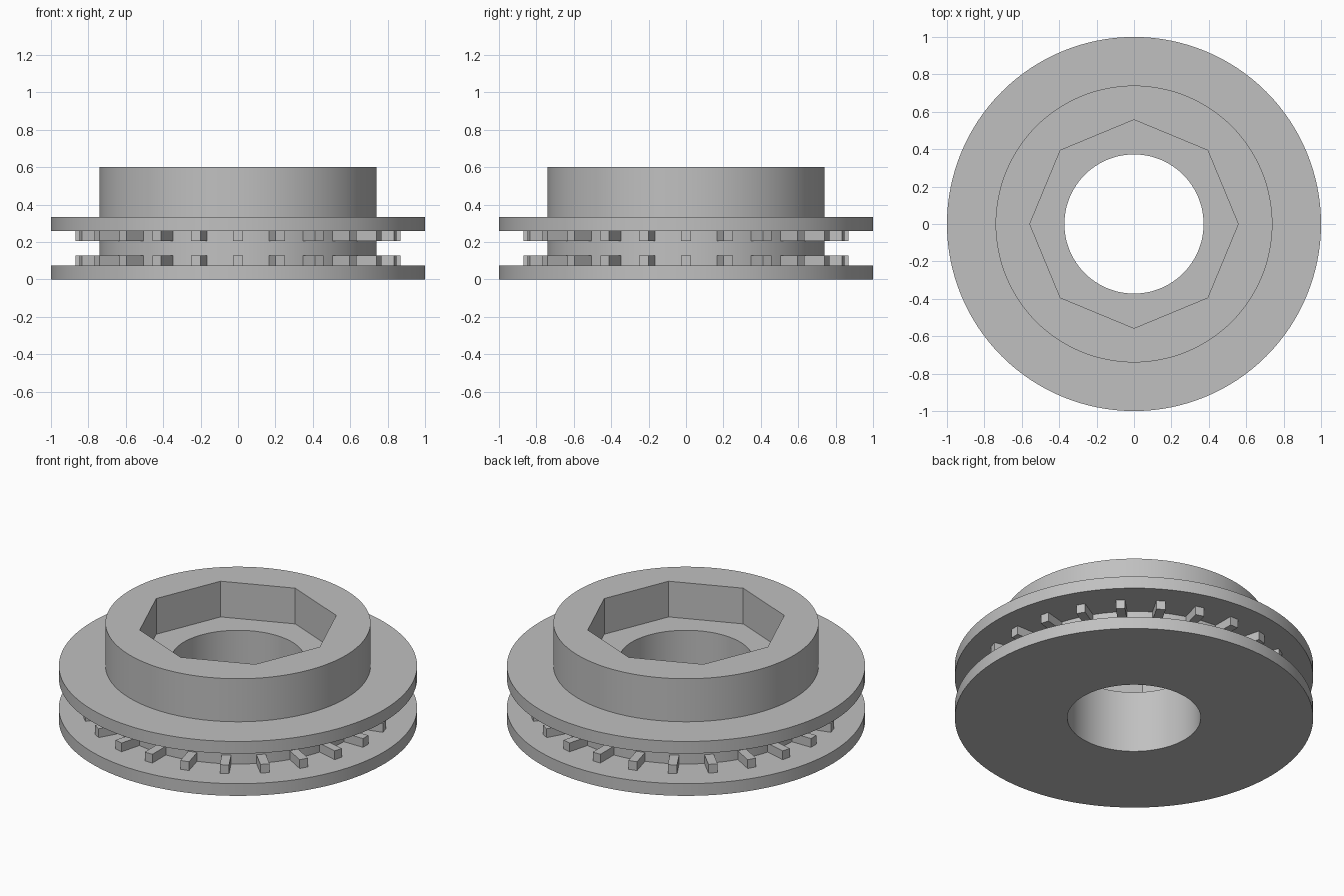
import bpy
import bmesh
from math import cos, sin, pi
from mathutils import Matrix

cube = bpy.data.objects.get("Cube")
if cube:
    bpy.data.objects.remove(cube)

SEGMENTS = 128
HOLE_R, HUB_R, RIM_R = 0.372, 0.74, 1.0
POCKET_R = 0.557
LOW_TOP, HIGH_BOTTOM, HIGH_TOP = 0.075, 0.26, 0.335
POCKET_FLOOR, TOP = 0.38, 0.6

grey = bpy.data.materials.new("plain grey")
grey.use_nodes = True
colour = (0.53, 0.53, 0.53, 1)
grey.diffuse_color = colour
grey.node_tree.nodes["Principled BSDF"].inputs["Base Color"].default_value = colour


def finish(name, bm):
    """Turn a bmesh into a named, coloured object."""
    bmesh.ops.recalc_face_normals(bm, faces=bm.faces)
    mesh = bpy.data.meshes.new(name)
    bm.to_mesh(mesh)
    bm.free()
    mesh.materials.append(grey)
    obj = bpy.data.objects.new(name, mesh)
    bpy.context.collection.objects.link(obj)
    return obj


def circle(radius):
    return lambda angle: radius


def octagon(radius):
    """Radius along a regular octagon whose corners lie on the axes."""
    return lambda angle: radius * cos(pi / 8) / cos(angle % (pi / 4) - pi / 8)


def make_body():
    """Closed turned profile: two flanges, hub, octagonal pocket and bore."""
    bore, hub, rim = circle(HOLE_R), circle(HUB_R), circle(RIM_R)
    pocket = octagon(POCKET_R)
    profile = [
        (bore, 0), (rim, 0), (rim, LOW_TOP), (hub, LOW_TOP),
        (hub, HIGH_BOTTOM), (rim, HIGH_BOTTOM), (rim, HIGH_TOP), (hub, HIGH_TOP),
        (hub, TOP), (pocket, TOP), (pocket, POCKET_FLOOR), (bore, POCKET_FLOOR),
    ]
    bm = bmesh.new()
    rings = []
    for radius, z in profile:
        ring = []
        for i in range(SEGMENTS):
            a = 2 * pi * i / SEGMENTS
            # tiny offset keeps the octagon rule stable at its corners
            r = radius(a + 1e-9)
            ring.append(bm.verts.new((r * cos(a), r * sin(a), z)))
        rings.append(ring)
    for k, ring in enumerate(rings):
        above = rings[(k + 1) % len(rings)]
        for i in range(SEGMENTS):
            j = (i + 1) % SEGMENTS
            bm.faces.new((ring[i], ring[j], above[j], above[i]))
    return finish("spool_body", bm)


def make_teeth(name, z_low, z_high, count=24, inner=0.72, outer=0.87, width=0.052):
    """Ring of small radial blocks on a flange."""
    bm = bmesh.new()
    for i in range(count):
        place = (Matrix.Rotation(2 * pi * i / count, 4, 'Z')
                 @ Matrix.Translation(((inner + outer) / 2, 0, (z_low + z_high) / 2))
                 @ Matrix.Diagonal((outer - inner, width, z_high - z_low, 1)))
        bmesh.ops.create_cube(bm, size=1, matrix=place)
    return finish(name, bm)


body = make_body()
make_teeth("lower_teeth", LOW_TOP, 0.129)
make_teeth("upper_teeth", 0.206, HIGH_BOTTOM)

# Round walls smooth, corners sharp
bpy.ops.object.select_all(action='DESELECT')
body.select_set(True)
bpy.context.view_layer.objects.active = body
bpy.ops.object.shade_smooth_by_angle(angle=pi / 9)
